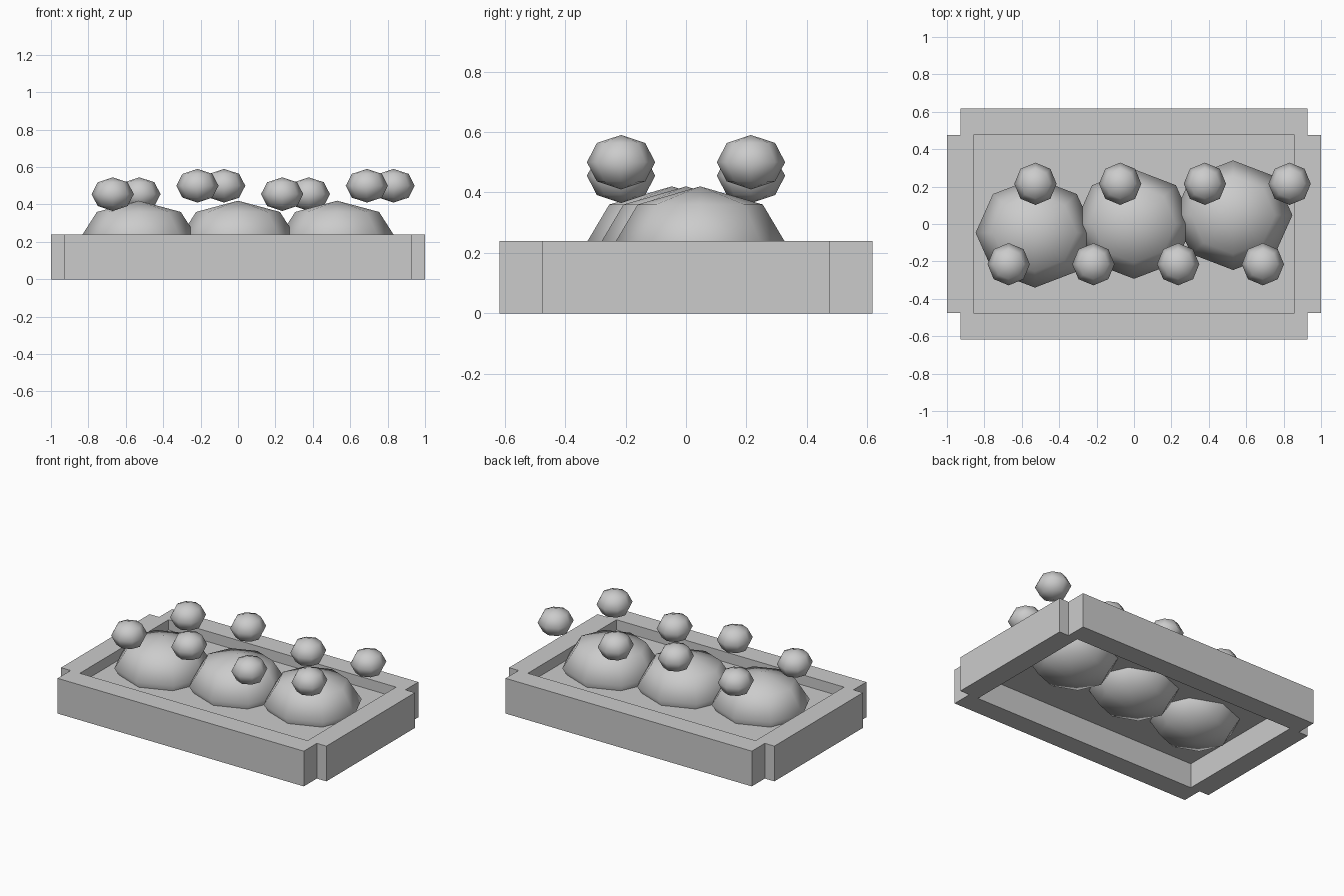
import bpy

if "Cube" in bpy.data.objects:
    bpy.data.objects.remove(bpy.data.objects["Cube"])

grey = bpy.data.materials.new("light_grey")
grey.diffuse_color = (0.6, 0.6, 0.6, 1)
grey.use_nodes = True
grey.node_tree.nodes["Principled BSDF"].inputs["Base Color"].default_value = grey.diffuse_color


def finish(name, smooth=False):
    ob = bpy.context.object
    ob.name = name
    ob.data.materials.append(grey)
    bpy.ops.object.transform_apply(location=False, rotation=False, scale=True)
    if smooth:
        bpy.ops.object.shade_smooth()
    return ob


def box(name, centre, size):
    bpy.ops.mesh.primitive_cube_add(size=1, location=centre)
    bpy.context.object.scale = size
    finish(name)


def ball(name, centre, radii):
    # low-poly ball, eight sides and four rings
    bpy.ops.mesh.primitive_uv_sphere_add(segments=8, ring_count=4, radius=1, location=centre)
    bpy.context.object.scale = radii
    finish(name, True)


# planter frame: two long rails and two short end rails
for s, side in ((-1, "front"), (1, "back")):
    box(side + "_rail", (0, s * 0.547, 0.12), (1.856, 0.14, 0.24))
for s, side in ((-1, "left"), (1, "right")):
    box(side + "_rail", (s * 0.929, 0, 0.12), (0.142, 0.954, 0.24))

# recessed soil sheet
bpy.ops.mesh.primitive_plane_add(size=1, location=(0, 0, 0.17))
bpy.context.object.scale = (1.716, 0.954, 1)
finish("soil")

# three leafy mounds, stepping diagonally
for i in (-1, 0, 1):
    ball("mound", (i * 0.53, i * 0.047, 0.215), (0.317, 0.293, 0.205))

# two rows of blossoms at alternating heights
for i in range(4):
    z = 0.455 if i % 2 == 0 else 0.50
    ball("front_blossom", (-0.67 + i * 0.453, -0.215, z), (0.113, 0.113, 0.09))
    ball("back_blossom", (-0.527 + i * 0.453, 0.215, z), (0.113, 0.113, 0.09))
